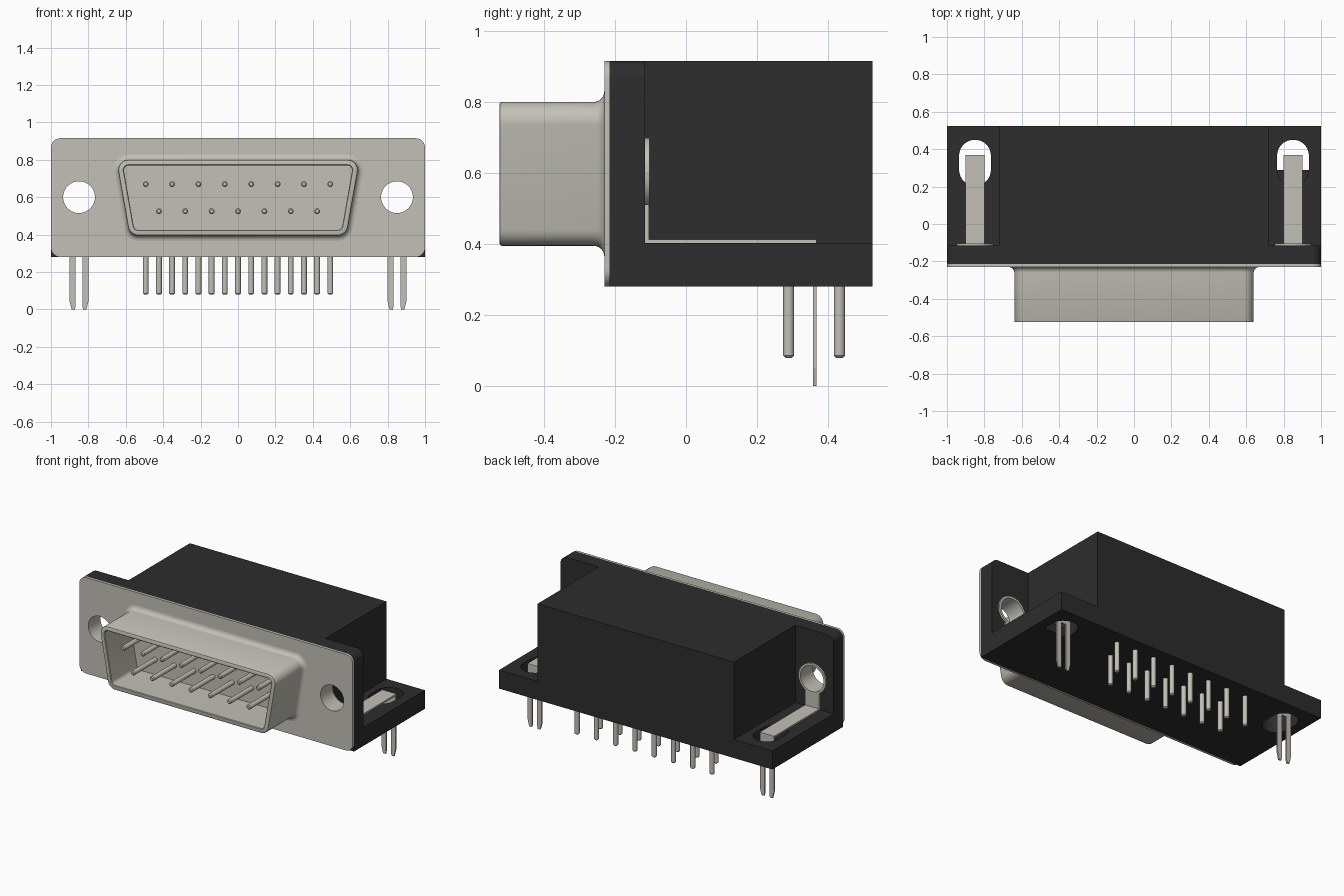
import bpy, bmesh, math

if "Cube" in bpy.data.objects:
    bpy.data.objects.remove(bpy.data.objects["Cube"], do_unlink=True)


def material(name, rgb):
    m = bpy.data.materials.new(name)
    m.use_nodes = True
    m.diffuse_color = (*rgb, 1)
    m.node_tree.nodes["Principled BSDF"].inputs["Base Color"].default_value = (*rgb, 1)
    return m


BLACK = material("black plastic", (0.026, 0.026, 0.026))
METAL = material("grey metal", (0.54, 0.53, 0.47))


# ---------- helpers ----------
def finish(bm, name, mat):
    bmesh.ops.recalc_face_normals(bm, faces=bm.faces)
    me = bpy.data.meshes.new(name)
    bm.to_mesh(me)
    bm.free()
    ob = bpy.data.objects.new(name, me)
    bpy.context.collection.objects.link(ob)
    if mat:
        me.materials.append(mat)
    return ob


def activate(ob):
    bpy.ops.object.select_all(action='DESELECT')
    ob.select_set(True)
    bpy.context.view_layer.objects.active = ob


def smooth(ob):
    activate(ob)
    bpy.ops.object.shade_smooth_by_angle(angle=math.radians(35))


def loft(name, rings, mat):
    """Skin a list of equal-length point rings and cap both ends."""
    bm = bmesh.new()
    rows = [[bm.verts.new(p) for p in ring] for ring in rings]
    n = len(rows[0])
    for a, b in zip(rows, rows[1:]):
        for i in range(n):
            j = (i + 1) % n
            bm.faces.new((a[i], a[j], b[j], b[i]))
    bm.faces.new(rows[0])
    bm.faces.new(rows[-1])
    return finish(bm, name, mat)


def prism(name, outline, axis, d0, d1, mat=None):
    """Extrude a 2D outline along an axis from d0 to d1."""
    place = {'X': lambda u, v, d: (d, u, v),
             'Y': lambda u, v, d: (u, d, v),
             'Z': lambda u, v, d: (u, v, d)}[axis]
    return loft(name, [[place(u, v, d) for u, v in outline] for d in (d0, d1)], mat)


def arc(cx, cy, r, a0, a1, n=8):
    if r == 0:
        return [(cx, cy)]
    return [(cx + r * math.cos(math.radians(a0 + (a1 - a0) * i / n)),
             cy + r * math.sin(math.radians(a0 + (a1 - a0) * i / n))) for i in range(n + 1)]


def rounded(x0, x1, y0, y1, rb=0.0, rt=0.0):
    """Rectangle with bottom corner radius rb and top corner radius rt."""
    return (arc(x1 - rt, y1 - rt, rt, 0, 90) + arc(x0 + rt, y1 - rt, rt, 90, 180)
            + arc(x0 + rb, y0 + rb, rb, 180, 270) + arc(x1 - rb, y0 + rb, rb, 270, 360))


def circle(cx, cy, r, n=40):
    return arc(cx, cy, r, 0, 360 - 360 / n, n - 1)


def cut(ob, cutter):
    mod = ob.modifiers.new("cut", 'BOOLEAN')
    mod.operation = 'DIFFERENCE'
    mod.solver = 'EXACT'
    mod.object = cutter
    activate(ob)
    bpy.ops.object.modifier_apply(modifier=mod.name)
    bpy.data.objects.remove(cutter, do_unlink=True)


def pin(name, cx, cy, axis, d0, d1, r=0.0155):
    """Round pin with a chamfered free end at d0."""
    c = math.copysign(0.006, d1 - d0)
    place = (lambda u, v, d: (u, d, v)) if axis == 'Y' else (lambda u, v, d: (u, v, d))
    rings = [[place(u, v, d) for u, v in circle(cx, cy, rr, 20)]
             for d, rr in ((d0, r - 0.006), (d0 + c, r), (d1, r))]
    smooth(loft(name, rings, METAL))


# ---------- main parts ----------
HX, HZ = 0.85, 0.60          # mounting hole centre
prism("rear_block", rounded(-0.72, 0.72, 0.403, 0.915), 'Y', -0.115, 0.525, BLACK)
shelf = prism("base_shelf", rounded(-1, 1, -0.115, 0.525), 'Z', 0.28, 0.403, BLACK)
flange = prism("flange", rounded(-1, 1, 0.28, 0.915, 0, 0.05), 'Y', -0.215, -0.115, BLACK)
plate = prism("face_plate", rounded(-1, 1, 0.28, 0.915, 0.05, 0.05), 'Y', -0.23, -0.215, METAL)

# slots in the shelf for the board clips
cut(shelf, prism("slot_cutter", rounded(-0.935, -0.765, 0.205, 0.45, 0.084, 0.084), 'Z', 0.2, 0.5))
cut(shelf, prism("slot_cutter", rounded(0.765, 0.935, 0.29, 0.45, 0, 0.084), 'Z', 0.2, 0.5))
cut(shelf, prism("recess_cutter", rounded(0.766, 0.934, 0.205, 0.449, 0.083, 0.083), 'Z', 0.34, 0.5))

# ---------- mounting holes and board clips ----------
for s, side in ((1, "left"), (-1, "right")):
    cx = s * HX
    cut(flange, prism("hole_cutter", circle(cx, HZ, 0.099), 'Y', -0.4, 0.0))
    cut(plate, prism("hole_cutter", circle(cx, HZ, 0.085), 'Y', -0.4, 0.0))
    eyelet = prism(side + "_eyelet", circle(cx, HZ, 0.10), 'Y', -0.222, -0.103, METAL)
    cut(eyelet, prism("hole_cutter", circle(cx, HZ, 0.085), 'Y', -0.4, 0.0))
    smooth(eyelet)
    # bracket: upright strip, flat arm, forked prong
    w0, w1 = cx - 0.052, cx + 0.052
    prism(side + "_clip_stem", rounded(w0, w1, 0.403, 0.512), 'Y', -0.116, -0.104, METAL)
    prism(side + "_clip_arm", rounded(w0, w1, -0.114, 0.368), 'Z', 0.402, 0.413, METAL)
    half = [(0.052, 0.41), (0.052, 0.05), (0.040, 0.0), (0.022, 0.0), (0.018, 0.02), (0.018, 0.31)]
    fork = half + [(-x, z) for x, z in reversed(half)]
    prism(side + "_clip_fork", [(cx + x, z) for x, z in fork], 'Y', 0.358, 0.368, METAL)
smooth(flange)
smooth(plate)


# ---------- D-shaped shell ----------
def d_ring(y, off):
    """Rounded trapezoid ring at depth y, grown by off."""
    r = 0.055 + off
    right = arc(0.533, 0.45, r, -90, -10) + arc(0.585, 0.745, r, -10, 90)
    return [(x, y, z) for x, z in right] + [(-x, y, z) for x, z in reversed(right)]


R = 0.03                     # fillet where the shell meets the plate
profile = [(-0.23 - R * (1 - math.cos(math.radians(a))), R * (1 - math.sin(math.radians(a))))
           for a in range(0, 91, 15)]
profile += [(-0.519, 0), (-0.523, -0.002), (-0.525, -0.006), (-0.525, -0.026),
            (-0.521, -0.03), (-0.26, -0.03)]
smooth(loft("connector_shell", [d_ring(y, o) for y, o in profile], METAL))

# ---------- contact pins and solder pins ----------
PITCH = 0.141
for count, z, y in ((8, 0.67, 0.432), (7, 0.525, 0.289)):
    for i in range(count):
        x = (i - (count - 1) / 2) * PITCH
        pin("contact_pin", x, z, 'Y', -0.50, -0.25)
        pin("solder_pin", x, y, 'Z', 0.08, 0.30)
